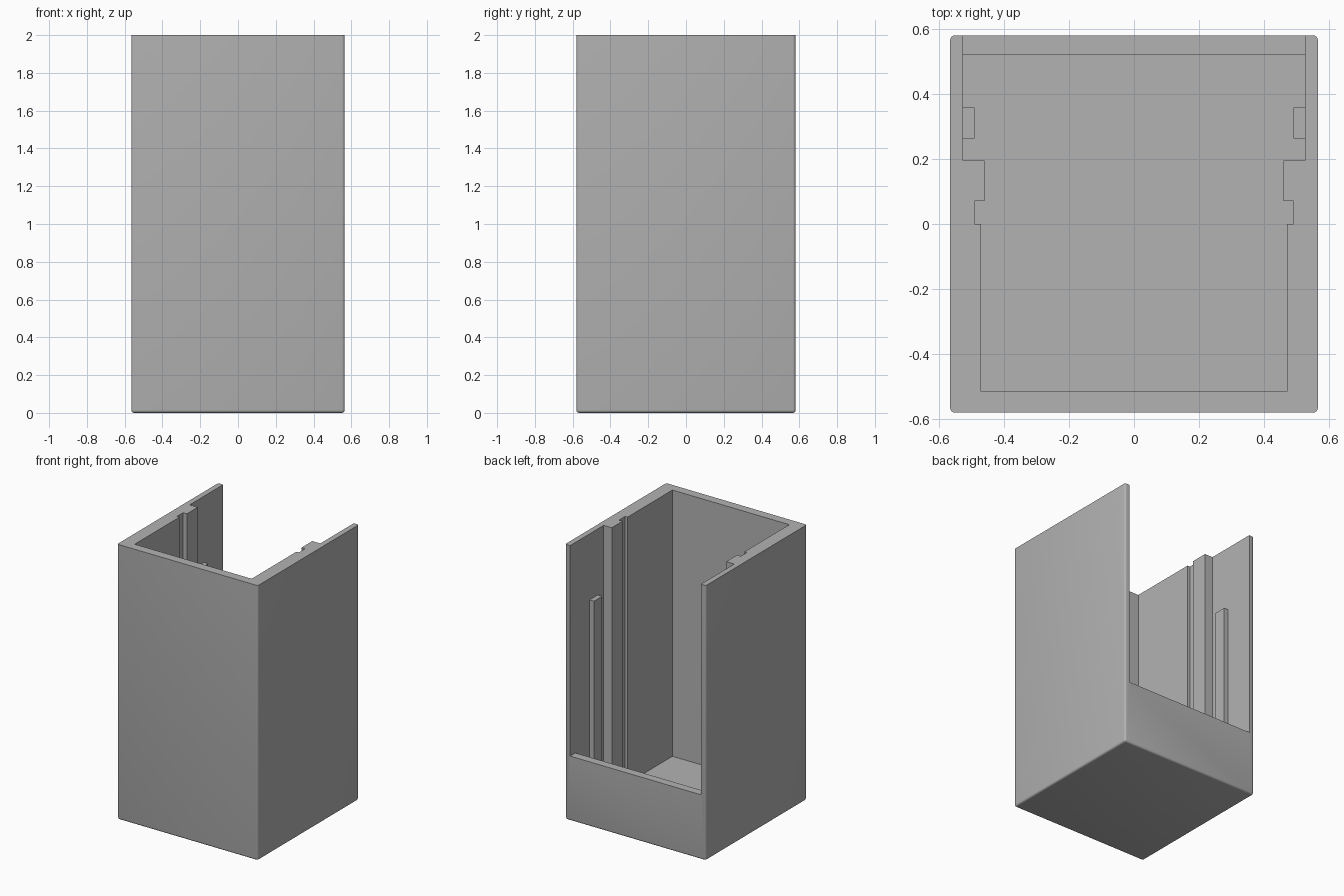
import bpy
import bmesh

W, D, H = 0.565, 0.58, 2.0      # half width, half depth, height
FLOOR, SILL = 0.065, 0.47       # cavity floor, top of the low back wall
SIDE, BACK = 0.525, 0.52        # inner faces of side and back walls

old = bpy.data.objects.get("Cube")
if old:
    bpy.data.objects.remove(old, do_unlink=True)

grey = bpy.data.materials.new("plain grey")
grey.use_nodes = True
colour = (0.45, 0.45, 0.45, 1)
grey.diffuse_color = colour
grey.node_tree.nodes["Principled BSDF"].inputs["Base Color"].default_value = colour


def prism(name, outline, z0, z1, rounding=0):
    """Extrude a plan outline; optionally round all edges but the top ones."""
    bm = bmesh.new()
    base = bm.faces.new([bm.verts.new((x, y, z0)) for x, y in outline])
    top = bmesh.ops.extrude_face_region(bm, geom=[base], use_keep_orig=True)["geom"]
    for v in top:
        if isinstance(v, bmesh.types.BMVert):
            v.co.z = z1
    bmesh.ops.recalc_face_normals(bm, faces=bm.faces)
    if rounding:
        edges = [e for e in bm.edges if any(v.co.z < z1 for v in e.verts)]
        bmesh.ops.bevel(bm, geom=edges, offset=rounding, segments=4,
                        profile=0.5, affect='EDGES')
    mesh = bpy.data.meshes.new(name)
    bm.to_mesh(mesh)
    bm.free()
    mesh.materials.append(grey)
    obj = bpy.data.objects.new(name, mesh)
    bpy.context.collection.objects.link(obj)
    return obj


def rect(x0, x1, y0, y1):
    return [(x0, y0), (x1, y0), (x1, y1), (x0, y1)]


def activate(obj):
    bpy.ops.object.select_all(action='DESELECT')
    obj.select_set(True)
    bpy.context.view_layer.objects.active = obj


def cut(target, cutter):
    mod = target.modifiers.new("cut", 'BOOLEAN')
    mod.operation = 'DIFFERENCE'
    mod.solver = 'EXACT'
    mod.object = cutter
    activate(target)
    bpy.ops.object.modifier_apply(modifier=mod.name)
    bpy.data.objects.remove(cutter, do_unlink=True)


# Rounded outer case
case = prism("open_case", rect(-W, W, -D, D), 0, H, rounding=0.015)

# Cavity with stepped side walls and guide slots
half = [(0.47, -0.515), (0.47, 0), (0.49, 0), (0.49, 0.07),
        (0.46, 0.07), (0.46, 0.195), (SIDE, 0.195), (SIDE, BACK)]
cavity = half + [(-x, y) for x, y in reversed(half)]
cut(case, prism("cavity_cutter", cavity, FLOOR, H + 0.1))

# Back opening above the low wall
cut(case, prism("opening_cutter", rect(-SIDE, SIDE, 0.45, D + 0.1), SILL, H + 0.1))
activate(case)
bpy.ops.object.shade_smooth_by_angle()

# Short guide ribs on both side walls
for side, name in ((1, "left_rib"), (-1, "right_rib")):
    x0, x1 = sorted((side * 0.49, side * (SIDE + 0.01)))
    prism(name, rect(x0, x1, 0.262, 0.358), FLOOR - 0.01, 1.52)
